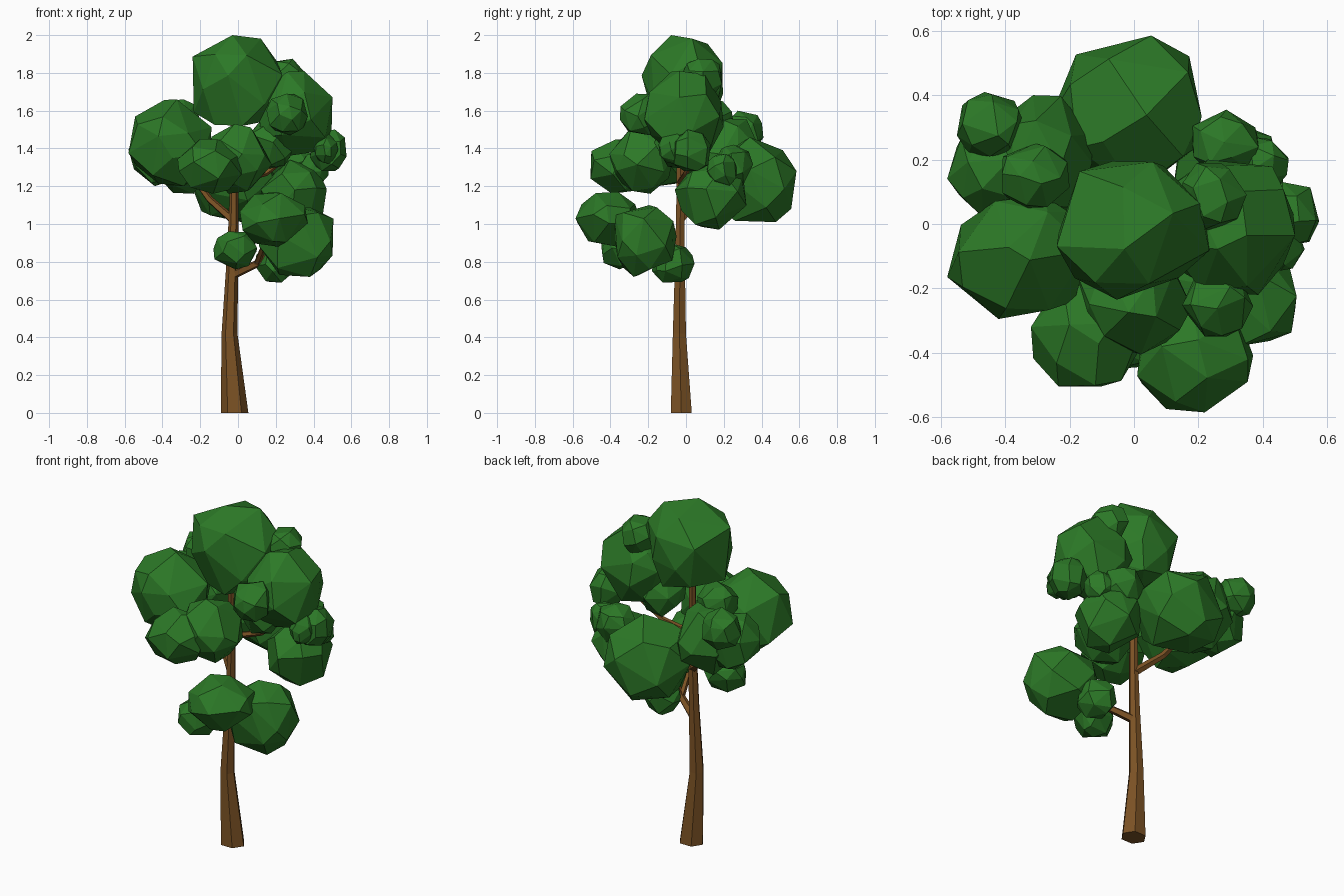
import bpy, bmesh, math, random
from mathutils import Vector, Euler

if "Cube" in bpy.data.objects:
    bpy.data.objects.remove(bpy.data.objects["Cube"])

random.seed(11)


def material(name, color):
    m = bpy.data.materials.new(name)
    m.diffuse_color = (*color, 1)
    m.use_nodes = True
    m.node_tree.nodes["Principled BSDF"].inputs["Base Color"].default_value = m.diffuse_color
    return m


bark = material("bark", (0.20, 0.085, 0.018))
leaf = material("leaf", (0.025, 0.19, 0.02))


def finish(name, bm, mat):
    bmesh.ops.recalc_face_normals(bm, faces=bm.faces)
    me = bpy.data.meshes.new(name)
    bm.to_mesh(me)
    bm.free()
    me.materials.append(mat)
    ob = bpy.data.objects.new(name, me)
    bpy.context.collection.objects.link(ob)
    return ob


def limb(name, path, sides, upright=False):
    """Tapered faceted tube through (x, y, z, radius_x, radius_y) rings."""
    bm = bmesh.new()
    rings = []
    axis = Vector((0, 0, 1)) if upright else Vector(path[-1][:3]) - Vector(path[0][:3])
    q = Vector((0, 0, 1)).rotation_difference(axis)
    for x, y, z, rx, ry in path:
        ring = []
        for i in range(sides):
            a = math.tau * i / sides
            off = q @ Vector((rx * math.cos(a), ry * math.sin(a), 0))
            ring.append(bm.verts.new(Vector((x, y, z)) + off))
        rings.append(ring)
    for a, b in zip(rings, rings[1:]):
        for i in range(sides):
            j = (i + 1) % sides
            bm.faces.new((a[i], a[j], b[j], b[i]))
    bm.faces.new(rings[0][::-1])
    bm.faces.new(rings[-1])
    return finish(name, bm, bark)


def clump(name, x0, x1, y0, y1, z0, z1):
    """Faceted leaf clump: hull of scattered sphere points fitted to a box."""
    n = 22
    rot = Euler([random.uniform(0, 6.28) for _ in range(3)]).to_matrix()
    pts = []
    for i in range(n):
        h = 1 - 2 * (i + 0.5) / n
        a = i * math.pi * (3 - math.sqrt(5))
        r = math.sqrt(1 - h * h)
        p = Vector((r * math.cos(a), r * math.sin(a), h))
        p += Vector([random.uniform(-0.2, 0.2) for _ in range(3)])
        pts.append(rot @ (p.normalized() * random.uniform(0.95, 1.05)))
    for k, (lo, hi) in enumerate(((x0, x1), (y0, y1), (z0, z1))):
        a, b = min(p[k] for p in pts), max(p[k] for p in pts)
        for p in pts:
            p[k] = lo + (p[k] - a) / (b - a) * (hi - lo)
    bm = bmesh.new()
    for p in pts:
        bm.verts.new(p)
    bmesh.ops.convex_hull(bm, input=bm.verts)
    loose = [v for v in bm.verts if not v.link_faces]
    bmesh.ops.delete(bm, geom=loose, context='VERTS')
    bmesh.ops.dissolve_limit(bm, angle_limit=math.radians(10), verts=bm.verts, edges=bm.edges)
    return finish(name, bm, leaf)


# Trunk and branches
limb("trunk", [(-0.018, -0.025, 0, 0.073, 0.064), (-0.045, -0.035, 0.42, 0.042, 0.04),
               (-0.03, -0.032, 0.8, 0.031, 0.03), (-0.022, -0.03, 1.1, 0.024, 0.025),
               (-0.02, -0.03, 1.7, 0.018, 0.018)], 6, True)
limb("low_branch", [(-0.03, -0.03, 0.73, 0.025, 0.025), (0.1, -0.1, 0.79, 0.02, 0.02),
                    (0.27, -0.2, 0.92, 0.012, 0.012)], 5)
limb("low_front_branch", [(0.1, -0.1, 0.79, 0.018, 0.018), (0.18, -0.38, 1.0, 0.01, 0.01)], 5)
limb("left_branch", [(-0.025, -0.03, 1.02, 0.024, 0.024), (-0.15, 0.06, 1.13, 0.019, 0.019),
                     (-0.3, 0.12, 1.33, 0.012, 0.012)], 5)
limb("right_branch", [(-0.02, -0.03, 1.22, 0.02, 0.02), (0.15, 0.0, 1.27, 0.015, 0.015),
                      (0.27, 0.03, 1.36, 0.01, 0.01)], 5)

# Large leaf clumps
clump("crown_top", -0.24, 0.24, -0.235, 0.195, 1.52, 2.0)
clump("crown_left", -0.58, -0.14, -0.295, 0.09, 1.2, 1.66)
clump("crown_right", 0.10, 0.50, -0.22, 0.20, 1.36, 1.81)
clump("crown_front_left", -0.32, 0.02, -0.505, -0.18, 1.16, 1.45)
clump("crown_front", -0.17, 0.18, -0.405, -0.06, 1.16, 1.53)
clump("crown_back", -0.26, 0.21, 0.10, 0.585, 1.01, 1.46)
clump("crown_back_left", -0.46, -0.13, 0.01, 0.40, 1.16, 1.56)
clump("crown_far_left", -0.58, -0.28, 0.02, 0.32, 1.2, 1.52)
clump("crown_core", 0.05, 0.31, -0.17, 0.12, 1.29, 1.56)
clump("mid_right", 0.12, 0.47, -0.06, 0.32, 0.97, 1.34)
clump("low_front", 0.01, 0.37, -0.585, -0.24, 0.88, 1.17)
clump("low_right", 0.11, 0.505, -0.38, -0.05, 0.72, 1.10)

# Small leaf clumps
clump("tuft_low_front", -0.13, 0.10, -0.45, -0.25, 0.76, 0.96)
clump("tuft_low", 0.09, 0.30, -0.18, 0.045, 0.69, 0.90)
clump("tuft_left_top", -0.41, -0.20, 0.05, 0.25, 1.45, 1.66)
clump("tuft_left_back", -0.55, -0.34, 0.21, 0.41, 1.38, 1.60)
clump("tuft_right_back", 0.18, 0.39, 0.14, 0.355, 1.20, 1.42)
clump("tuft_right_back_low", 0.32, 0.48, 0.11, 0.27, 1.19, 1.37)
clump("tuft_right", 0.38, 0.575, -0.07, 0.13, 1.28, 1.50)
clump("tuft_right_front", 0.40, 0.53, -0.145, 0.0, 1.32, 1.48)
clump("tuft_upper_front", 0.15, 0.37, -0.35, -0.15, 1.47, 1.69)
clump("tuft_upper_back", 0.15, 0.35, -0.02, 0.19, 1.67, 1.875)
